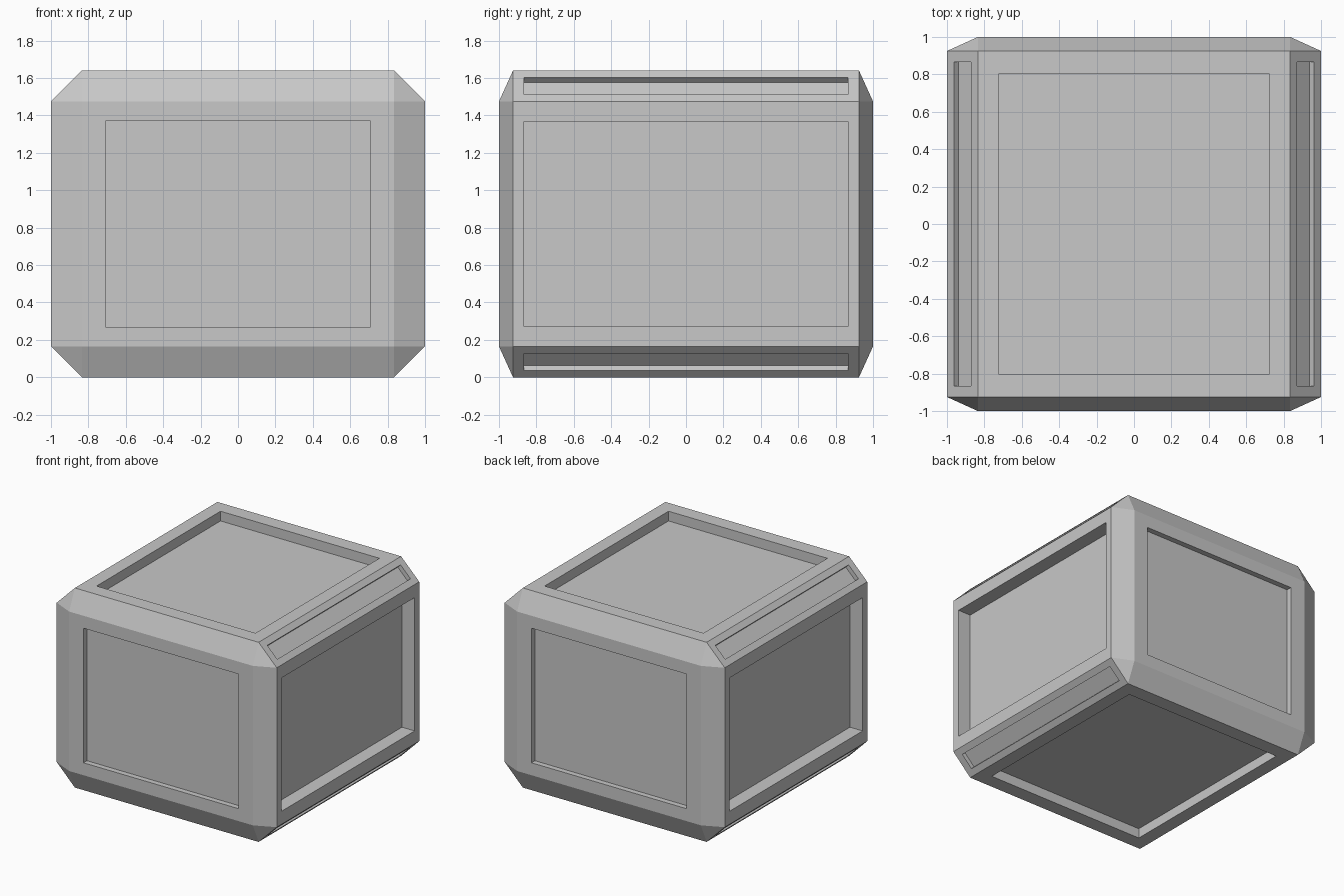
import bpy
import bmesh
from math import radians
from mathutils import Vector

cube = bpy.data.objects.get("Cube")
if cube:
    bpy.data.objects.remove(cube, do_unlink=True)

HALF = Vector((1.0, 1.0, 0.82))        # outer half size
BEVEL = Vector((0.165, 0.075, 0.165))  # chamfer along each axis

grey = bpy.data.materials.new("plain_grey")
grey.use_nodes = True
grey.diffuse_color = (0.58, 0.58, 0.58, 1)
grey.node_tree.nodes["Principled BSDF"].inputs["Base Color"].default_value = grey.diffuse_color


def recess(bm, face, scale, depth):
    """Sink a panel into a face, sized per axis about the face centre."""
    centre, normal = face.calc_center_median(), face.normal.copy()
    panel = bmesh.ops.extrude_discrete_faces(bm, faces=[face])["faces"][0]
    for v in panel.verts:
        v.co = centre + (v.co - centre) * scale
    floor = bmesh.ops.extrude_discrete_faces(bm, faces=[panel])["faces"][0]
    bmesh.ops.translate(bm, verts=floor.verts[:], vec=-normal * depth)


# Chamfered block: hull of the corner points of its six main faces
bm = bmesh.new()
for sx in (-1, 1):
    for sy in (-1, 1):
        for sz in (-1, 1):
            for axis in range(3):
                p = HALF - BEVEL
                p[axis] = HALF[axis]
                bm.verts.new(p * Vector((sx, sy, sz)))
bmesh.ops.convex_hull(bm, input=bm.verts[:])
bmesh.ops.dissolve_limit(bm, angle_limit=radians(1), verts=bm.verts[:], edges=bm.edges[:])
bmesh.ops.recalc_face_normals(bm, faces=bm.faces[:])
bm.normal_update()

# Sunken panels on the main faces and on the four long chamfers
for face in bm.faces[:]:
    x, y, z = (abs(c) for c in face.normal)
    if x > 0.99:
        recess(bm, face, Vector((1, 0.935, 0.836)), 0.115)
    elif y > 0.99:
        recess(bm, face, Vector((0.844, 1, 0.844)), 0.045)
    elif z > 0.99:
        recess(bm, face, Vector((0.865, 0.87, 1)), 0.08)
    elif y < 0.01:
        recess(bm, face, Vector((0.545, 0.935, 0.545)), 0.036)

bmesh.ops.recalc_face_normals(bm, faces=bm.faces[:])
bmesh.ops.translate(bm, verts=bm.verts[:], vec=(0, 0, HALF.z))

mesh = bpy.data.meshes.new("panelled_crate")
bm.to_mesh(mesh)
bm.free()
mesh.materials.append(grey)
crate = bpy.data.objects.new("panelled_crate", mesh)
bpy.context.collection.objects.link(crate)
